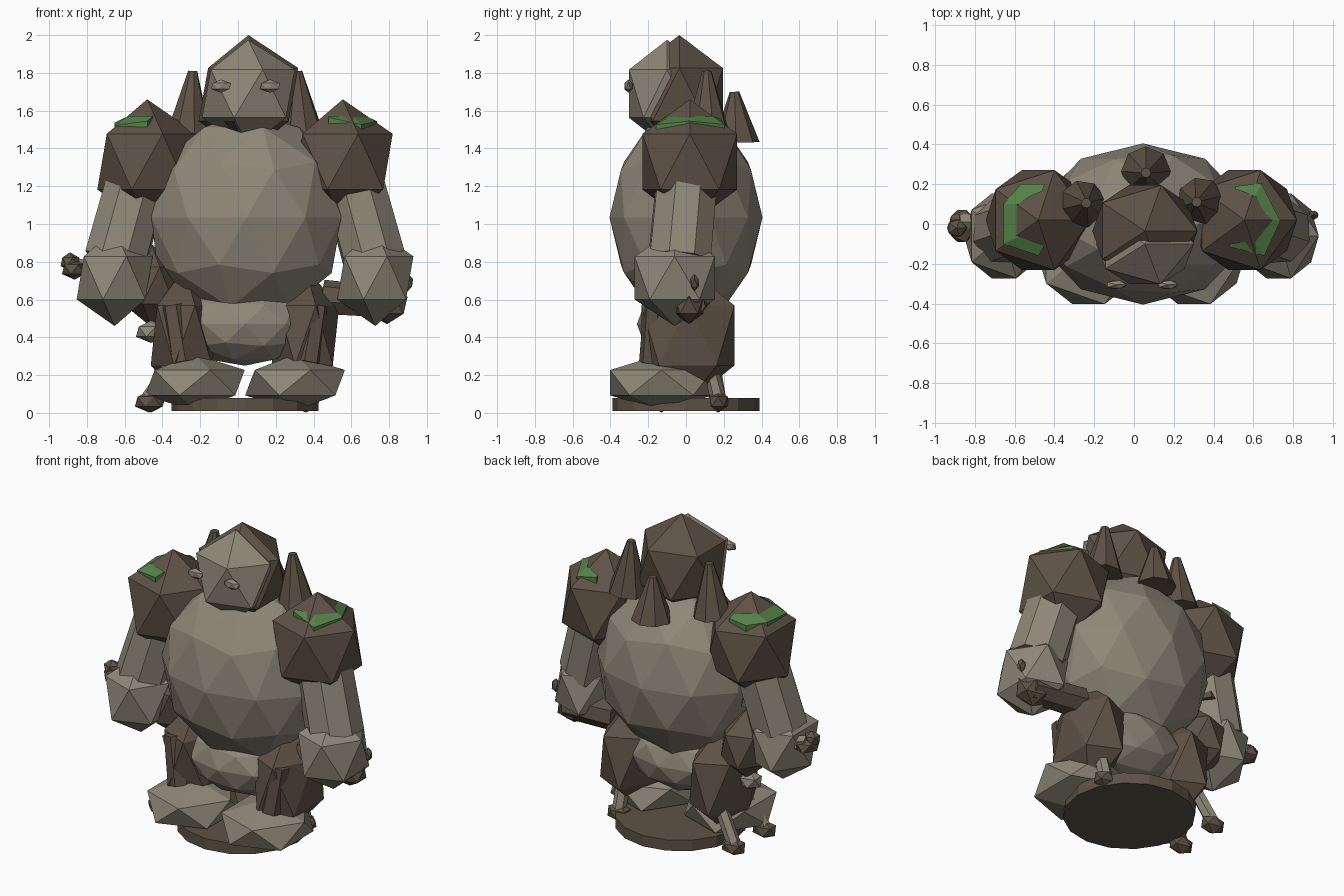
import bpy, bmesh, math
from mathutils import Vector, Matrix

if "Cube" in bpy.data.objects:
    bpy.data.objects.remove(bpy.data.objects["Cube"])


def material(name, rgb):
    m = bpy.data.materials.new(name)
    m.diffuse_color = (*rgb, 1)
    m.use_nodes = True
    m.node_tree.nodes["Principled BSDF"].inputs["Base Color"].default_value = m.diffuse_color
    return m


STONE = material("pale stone", (0.275, 0.245, 0.19))
BROWN = material("brown rock", (0.112, 0.084, 0.06))
MOSS = material("green moss", (0.09, 0.22, 0.065))


def finish(bm, name, mat):
    bmesh.ops.recalc_face_normals(bm, faces=bm.faces)
    me = bpy.data.meshes.new(name)
    bm.to_mesh(me)
    bm.free()
    me.materials.append(mat)
    ob = bpy.data.objects.new(name, me)
    bpy.context.collection.objects.link(ob)
    return ob


def rock(name, mat, centre, radii, level=1):
    """Faceted boulder: a stretched icosphere."""
    bm = bmesh.new()
    bmesh.ops.create_icosphere(bm, subdivisions=level, radius=1)
    for v in bm.verts:
        v.co = Vector([c + r * u for c, r, u in zip(centre, radii, v.co)])
    return finish(bm, name, mat)


def rod(name, mat, a, b, ra, rb, sides=8):
    """Tapered flat-sided rod from a to b."""
    a, b = Vector(a), Vector(b)
    d = b - a
    turn = d.to_track_quat('Z', 'Y').to_matrix().to_4x4()
    bm = bmesh.new()
    bmesh.ops.create_cone(bm, cap_ends=True, segments=sides, radius1=ra, radius2=rb,
                          depth=d.length, matrix=Matrix.Translation((a + b) / 2) @ turn)
    return finish(bm, name, mat)


def crescent(name, mat, centre, outer, inner, thick=0.04):
    """Curved strip that slopes down away from the shoulder peak."""
    def top(p):
        return min(1.572, 1.68 - 0.75 * math.dist(p, centre))
    bm = bmesh.new()
    rings = []
    for o, i in zip(outer, inner):
        rings.append([bm.verts.new((*p, top(p) - d))
                      for p, d in ((o, 0), (i, 0), (i, thick), (o, thick))])
    for a, b in zip(rings, rings[1:]):
        for k in range(4):
            n = (k + 1) % 4
            bm.faces.new((a[k], a[n], b[n], b[k]))
    bm.faces.new(rings[0])
    bm.faces.new(rings[-1])
    return finish(bm, name, mat)


MID = 0.037  # body centre line

# Base, torso and pelvis
rod("base_disc", BROWN, (MID, 0, 0.01), (MID, 0, 0.08), 0.39, 0.39, 16)
rock("torso", STONE, (0.045, 0, 1.035), (0.53, 0.405, 0.56), 2)
rock("pelvis", STONE, (MID, -0.01, 0.47), (0.37, 0.25, 0.22), 2)

# Head: brown hood with pale face in front
rock("hood", BROWN, (0.055, -0.035, 1.685), (0.295, 0.27, 0.315))
rock("face", STONE, (0.055, -0.1, 1.69), (0.275, 0.237, 0.285))
for i, x in enumerate((-0.09, 0.17)):
    rock(f"eye_{i}", STONE, (x, -0.305, 1.73), (0.06, 0.025, 0.035))

# Back spikes
rod("spike_left", BROWN, (-0.26, 0.1, 1.48), (-0.24, 0.105, 1.81), 0.12, 0.025)
rod("spike_right", BROWN, (0.335, 0.115, 1.48), (0.315, 0.11, 1.81), 0.12, 0.025)
rod("spike_back", BROWN, (0.06, 0.265, 1.43), (0.06, 0.257, 1.7), 0.125, 0.025)

# Arms and legs, both sides
for side, s in (("left", -1), ("right", 1)):
    def px(d):
        return MID + s * d
    rock(f"shoulder_{side}", BROWN, (px(0.518), 0.02, 1.33), (0.295, 0.295, 0.33))
    rod(f"arm_{side}", STONE, (px(0.55), 0.01, 1.3), (px(0.685), -0.035, 0.81), 0.17, 0.175)
    rock(f"fist_{side}", STONE, (px(0.69), -0.06, 0.715), (0.225, 0.25, 0.255))
    rock(f"leg_{side}", BROWN, (px(0.32), 0.01, 0.41), (0.2, 0.29, 0.355))
    rod(f"knee_plate_{side}", BROWN, (px(0.33), -0.18, 0.27), (px(0.38), -0.165, 0.57),
        0.07, 0.06, 6)
    rock(f"foot_{side}", STONE, (px(0.265), -0.13, 0.16), (0.295, 0.32, 0.15))

# Moss crescents resting on the shoulders
crescent("moss_left", MOSS, (-0.48, 0.02),
         [(-0.45, 0.2), (-0.57, 0.2), (-0.655, 0.1), (-0.655, -0.1), (-0.48, -0.16)],
         [(-0.46, 0.165), (-0.52, 0.14), (-0.58, 0.1), (-0.58, -0.065), (-0.45, -0.11)])
crescent("moss_right", MOSS, (0.555, 0.02),
         [(0.51, 0.19), (0.64, 0.205), (0.735, 0.015), (0.655, -0.16), (0.48, -0.115)],
         [(0.51, 0.175), (0.61, 0.14), (0.675, 0.025), (0.605, -0.08), (0.48, -0.1)])

# Club through the left hand, with knobbly grip end
rod("club_handle", STONE, (-0.88, 0.01, 0.78), (-0.42, 0.02, 0.67), 0.045, 0.05, 6)
rock("club_head", BROWN, (-0.46, 0.04, 0.675), (0.165, 0.18, 0.22))
rock("club_knob_a", BROWN, (-0.865, -0.01, 0.76), (0.075, 0.095, 0.055))
rock("club_knob_b", BROWN, (-0.89, -0.02, 0.8), (0.055, 0.05, 0.05))
rod("elbow_spike", BROWN, (-0.51, 0.08, 0.95), (-0.52, 0.06, 1.18), 0.055, 0.015, 6)
rock("hip_chip", STONE, (-0.46, 0.01, 0.43), (0.09, 0.07, 0.06))

# Rough stake held under the right hand
rod("stake", BROWN, (0.82, 0.02, 0.58), (0.45, 0.04, 0.61), 0.085, 0.095, 7)
rock("stake_butt", BROWN, (0.79, 0.015, 0.57), (0.12, 0.09, 0.1))
rock("stake_tip", BROWN, (0.9, 0.045, 0.69), (0.03, 0.025, 0.045))

# Stubby growths around the feet
for i, (x, y, ax, ay) in enumerate(((-0.46, 0.17, -0.35, 0.14),
                                    (-0.47, -0.13, -0.34, -0.1),
                                    (0.36, 0.17, 0.36, 0.12))):
    rod(f"growth_stem_{i}", STONE, (x, y, 0.08), (ax, ay, 0.27), 0.042, 0.04, 6)
    rock(f"growth_tip_{i}", BROWN, (x, y, 0.06), (0.085, 0.06, 0.058))
